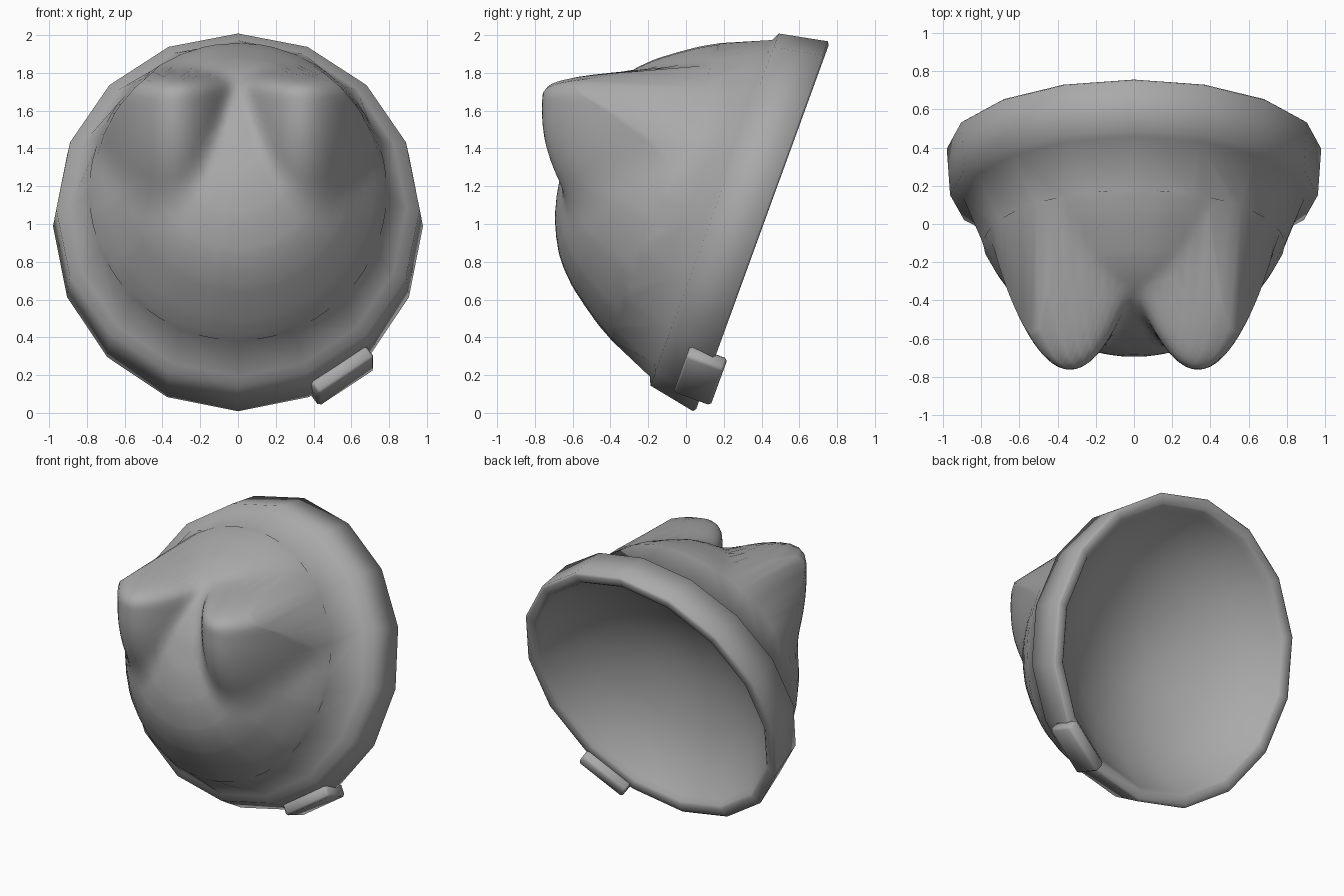
import bpy, bmesh, math
from mathutils import Matrix, Vector

cube = bpy.data.objects.get("Cube")
if cube:
    bpy.data.objects.remove(cube, do_unlink=True)

grey = bpy.data.materials.new("mid_grey")
grey.use_nodes = True
grey.diffuse_color = (0.4, 0.4, 0.4, 1)
grey.node_tree.nodes["Principled BSDF"].inputs["Base Color"].default_value = (0.4, 0.4, 0.4, 1)

# Tilted frame of the bowl: x across, y up along the rim, z out to the front
TILT = Matrix.Translation((0, 0.405, 0.984)) @ Matrix.Rotation(math.radians(70), 4, 'X')


def make_object(name, bm, angle):
    mesh = bpy.data.meshes.new(name)
    bm.to_mesh(mesh)
    bm.free()
    mesh.materials.append(grey)
    obj = bpy.data.objects.new(name, mesh)
    bpy.context.collection.objects.link(obj)
    bpy.ops.object.select_all(action='DESELECT')
    obj.select_set(True)
    bpy.context.view_layer.objects.active = obj
    bpy.ops.object.shade_smooth_by_angle(angle=math.radians(angle))


def loft(rings, start, end):
    """Skin rings of points, closing each end on a single point."""
    bm = bmesh.new()
    loops = [[bm.verts.new(p) for p in ring] for ring in rings]
    n = len(loops[0])
    for a, b in zip(loops, loops[1:]):
        for i in range(n):
            j = (i + 1) % n
            bm.faces.new((a[i], a[j], b[j], b[i]))
    for point, loop in ((start, loops[0]), (end, loops[-1])):
        v = bm.verts.new(point)
        for i in range(n):
            bm.faces.new((loop[i], loop[(i + 1) % n], v))
    bmesh.ops.recalc_face_normals(bm, faces=bm.faces)
    bm.normal_update()
    return bm


def ear_front(x, z):
    """Depth of the ear surface: steep above the tip, long slope below it."""
    dx, dz = abs(x) - 0.335, z - 1.59
    vertical = 0.12 * (dz / 0.175) ** 6 if dz > 0 else 0.14 * (dz / 0.45) ** 2
    return -0.762 + 0.14 * (dx / 0.19) ** 2 + vertical


def smooth_min(a, b, k):
    h = max(k - abs(a - b), 0) / k
    return min(a, b) - h * h * k / 4


# Bowl: shallow inner wall, rounded rim, raised collar, then outer dome (radius, height)
profile = [(0.20, 0.475), (0.40, 0.42), (0.58, 0.345), (0.74, 0.25), (0.87, 0.13),
           (0.93, 0.05), (0.955, 0.015), (0.97, 0.003), (1.025, 0), (1.042, 0.012),
           (0.992, 0.27), (0.948, 0.29), (0.84, 0.54), (0.715, 0.74),
           (0.57, 0.91), (0.42, 1.01), (0.22, 1.08)]
rings = []
for r, h in profile:
    width = 0.97 if 0.26 < h < 0.28 else 0.94
    turns = [math.tau * i / 16 for i in range(16)]
    rings.append([(math.cos(a) * r * width, math.sin(a) * r, h) for a in turns])
bm = loft(rings, (0, 0, 0.49), (0, 0, 1.10))

# Refine the dome and pull the two ears out of it
dome_edges = [e for e in bm.edges if all(v.co.z > 0.53 for v in e.verts)]
bmesh.ops.subdivide_edges(bm, edges=dome_edges, cuts=4, smooth=0.6, use_grid_fill=True)
dome_verts = [v for v in bm.verts if v.co.z > 0.56]
bm.transform(TILT)
for v in dome_verts:
    v.co.y = smooth_min(v.co.y, ear_front(v.co.x, v.co.z), 0.08)
make_object("eared_bowl", bm, 80)

# Small clip block on the lower left of the rim
bm = bmesh.new()
bmesh.ops.create_cube(bm, size=1)
bmesh.ops.scale(bm, vec=Vector((0.36, 0.09, 0.21)), verts=bm.verts)
bmesh.ops.bevel(bm, geom=bm.edges[:], offset=0.015, segments=1, affect='EDGES')
place = Matrix.Translation((0.55, -0.85, 0.04)) @ Matrix.Rotation(math.radians(35), 4, 'Z')
bm.transform(TILT @ place)
make_object("rim_clip", bm, 50)
